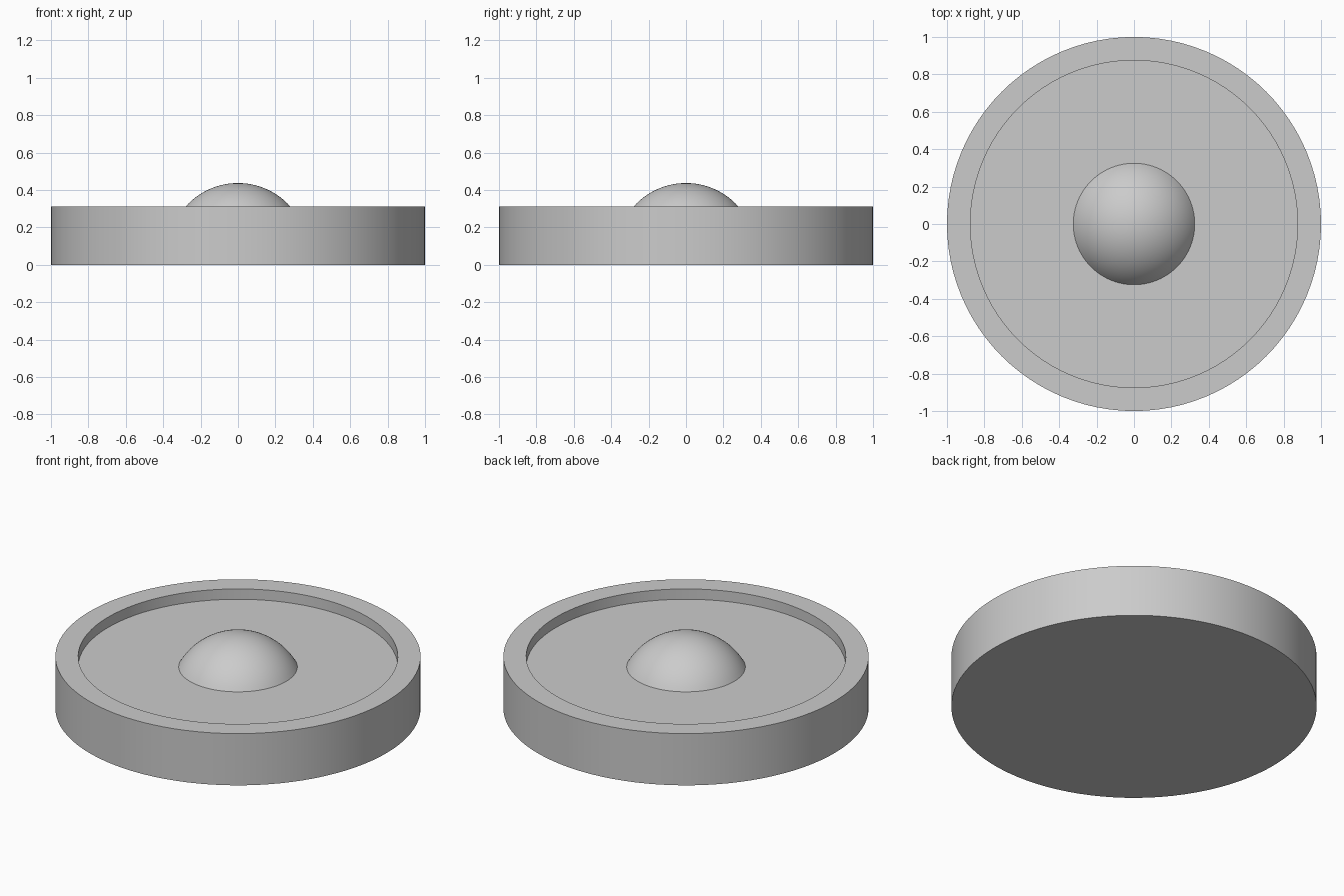
import bpy
import bmesh
from math import asin, cos, pi, radians, sin, sqrt

SEGMENTS = 96
RIM_RADIUS, INNER_RADIUS = 1.0, 0.875
RIM_Z, FLOOR_Z = 0.3125, 0.25
BALL_RADIUS, BALL_Z = 0.375, 0.0625
DOME_STEPS = 16

if "Cube" in bpy.data.objects:
    bpy.data.objects.remove(bpy.data.objects["Cube"], do_unlink=True)


def make_material(name, color):
    mat = bpy.data.materials.new(name)
    mat.use_nodes = True
    mat.diffuse_color = color
    mat.node_tree.nodes["Principled BSDF"].inputs["Base Color"].default_value = color
    return mat


def lathe(name, profile, mat):
    """Turn a (radius, height) profile around the z axis."""
    bm = bmesh.new()
    verts = [bm.verts.new((r, 0, z)) for r, z in profile]
    edges = [bm.edges.new(pair) for pair in zip(verts, verts[1:])]
    bmesh.ops.spin(bm, geom=verts + edges, cent=(0, 0, 0), axis=(0, 0, 1),
                   angle=2 * pi, steps=SEGMENTS)
    bmesh.ops.remove_doubles(bm, verts=bm.verts, dist=1e-4)
    bmesh.ops.recalc_face_normals(bm, faces=bm.faces)
    mesh = bpy.data.meshes.new(name)
    bm.to_mesh(mesh)
    bm.free()
    mesh.materials.append(mat)
    obj = bpy.data.objects.new(name, mesh)
    bpy.context.collection.objects.link(obj)
    bpy.ops.object.select_all(action="DESELECT")
    obj.select_set(True)
    bpy.context.view_layer.objects.active = obj
    bpy.ops.object.shade_smooth_by_angle(angle=radians(30))
    return obj


grey = make_material("light grey", (0.6, 0.6, 0.6, 1))

# Shallow dish with a raised rim; its floor meets the dome
dome_radius = sqrt(BALL_RADIUS ** 2 - (FLOOR_Z - BALL_Z) ** 2)
lathe("dish", [(0, 0), (RIM_RADIUS, 0), (RIM_RADIUS, RIM_Z), (INNER_RADIUS, RIM_Z),
               (INNER_RADIUS, FLOOR_Z), (dome_radius, FLOOR_Z)], grey)

# Spherical cap rising from the middle of the floor
start = asin((FLOOR_Z - BALL_Z) / BALL_RADIUS)
angles = [start + (pi / 2 - start) * i / DOME_STEPS for i in range(DOME_STEPS + 1)]
lathe("dome", [(BALL_RADIUS * cos(a), BALL_Z + BALL_RADIUS * sin(a)) for a in angles], grey)
